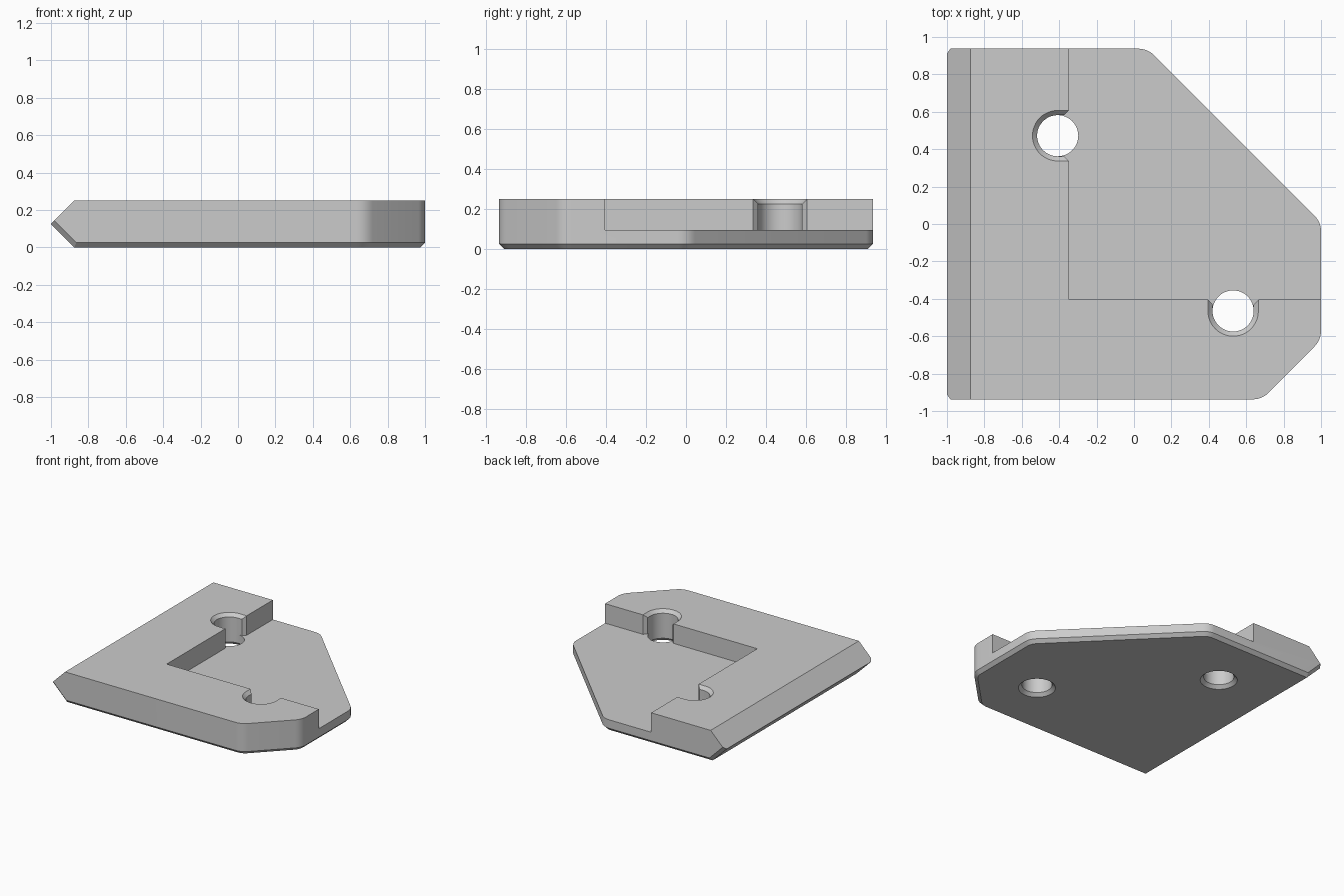
import bpy, bmesh
from math import sin, cos, radians, pi
from mathutils import Vector

if "Cube" in bpy.data.objects:
    bpy.data.objects.remove(bpy.data.objects["Cube"])

HALF_Y, HEIGHT, FLOOR = 0.9375, 0.25, 0.094
BEVEL, ROUND = 0.026, 0.12
HOLE_R, HOLE_BEVEL, WALL = 0.11, 0.025, 0.06

# One flat grey
grey = bpy.data.materials.new("light_grey")
grey.use_nodes = True
grey.diffuse_color = (0.6, 0.6, 0.6, 1)
grey.node_tree.nodes["Principled BSDF"].inputs["Base Color"].default_value = (0.6, 0.6, 0.6, 1)


def loft(rings):
    """Closed solid through stacked rings of 3D points."""
    bm = bmesh.new()
    loops = [[bm.verts.new(p) for p in ring] for ring in rings]
    n = len(loops[0])
    for low, high in zip(loops, loops[1:]):
        for i in range(n):
            j = (i + 1) % n
            bm.faces.new((low[i], low[j], high[j], high[i]))
    bm.faces.new(loops[0][::-1])
    bm.faces.new(loops[-1])
    bmesh.ops.recalc_face_normals(bm, faces=bm.faces)
    return bm


def make_object(name, bm):
    mesh = bpy.data.meshes.new(name)
    bm.to_mesh(mesh)
    bm.free()
    mesh.materials.append(grey)
    obj = bpy.data.objects.new(name, mesh)
    bpy.context.collection.objects.link(obj)
    return obj


def outline(inset, z):
    """Plate outline with four rounded 45 degree corners."""
    corners = [(0.685, -HALF_Y), (1, -0.62), (1, 0.01), (0.0725, HALF_Y)]
    pts = [(-1.1, -HALF_Y + inset, z)]
    for i, (x, y) in enumerate(corners):
        start = radians(45 * i - 90)
        mid = start + pi / 8
        k = ROUND / cos(pi / 8)
        cx, cy = x - k * cos(mid), y - k * sin(mid)
        for s in range(7):
            a = start + s * pi / 24
            r = ROUND - inset
            pts.append((cx + r * cos(a), cy + r * sin(a), z))
    pts.append((-1.1, HALF_Y - inset, z))
    return pts


# Plate body with bevelled underside
body = loft([outline(BEVEL, 0), outline(0, BEVEL), outline(0, HEIGHT)])

# Pointed left edge, with small bevels at the ends of its lower slope
tip = Vector((-1, 0, HEIGHT / 2))
q = 0.5 ** 0.5
cuts = [(tip, (-1, 0, 1)), (tip, (-1, 0, -1))]
for side in (-1, 1):
    cuts.append((tip + Vector((BEVEL * q, side * HALF_Y, BEVEL * q)), (-q, side, -q)))
for point, normal in cuts:
    res = bmesh.ops.bisect_plane(body, geom=body.verts[:] + body.edges[:] + body.faces[:],
                                 dist=1e-6, plane_co=point, plane_no=normal, clear_outer=True)
    rim = [e for e in body.edges if e.is_boundary]
    bmesh.ops.edgeloop_fill(body, edges=rim)
    bmesh.ops.recalc_face_normals(body, faces=body.faces)
plate = make_object("corner_plate", body)


def place(points, centre, turn, z):
    return [(centre[0] + x * cos(turn) - y * sin(turn),
             centre[1] + x * sin(turn) + y * cos(turn), z) for x, y in points]


def keyhole(extra):
    """Half round slot that flares where it opens into the pocket."""
    r = HOLE_R + extra
    arc = [(r * cos(a), r * sin(a)) for a in (pi / 2 + pi * s / 24 for s in range(25))]
    start, reach = WALL - HOLE_BEVEL + extra, 0.15
    end, wide = start + reach - extra, r + reach - extra
    return arc + [(start, -r), (end, -wide), (end, wide), (start, r)]


def circle(r):
    return [(r * cos(a), r * sin(a)) for a in (pi / 2 + pi * s / 24 for s in range(48))]


# Cutters: square pocket, two slots and two drilled holes
square = [(-0.348, -0.405), (1.5, -0.405), (1.5, 1.5), (-0.348, 1.5)]
cutters = [make_object("pocket_cutter", loft(
    [[(x, y, z) for x, y in square] for z in (FLOOR, 0.5)]))]
over = 0.05
for name, centre, turn in (("back", (-0.408, 0.472), 0), ("front", (0.53, -0.465), pi / 2)):
    slot = [(0, FLOOR), (0, HEIGHT - HOLE_BEVEL), (HOLE_BEVEL + over, HEIGHT + over)]
    cutters.append(make_object(name + "_slot_cutter", loft(
        [place(keyhole(e), centre, turn, z) for e, z in slot])))
    drill = [(HOLE_BEVEL + over, -over), (0, HOLE_BEVEL), (0, 0.15)]
    cutters.append(make_object(name + "_hole_cutter", loft(
        [place(circle(HOLE_R + e), centre, turn, z) for e, z in drill])))

bpy.ops.object.select_all(action='DESELECT')
bpy.context.view_layer.objects.active = plate
plate.select_set(True)
for cutter in cutters:
    cutter.hide_render = True
    mod = plate.modifiers.new(cutter.name, 'BOOLEAN')
    mod.operation, mod.solver, mod.object = 'DIFFERENCE', 'EXACT', cutter
    bpy.ops.object.modifier_apply(modifier=mod.name)
for cutter in cutters:
    bpy.data.objects.remove(cutter)

# Smooth rounds, crisp bevels
bpy.ops.object.shade_smooth_by_angle(angle=radians(30))
